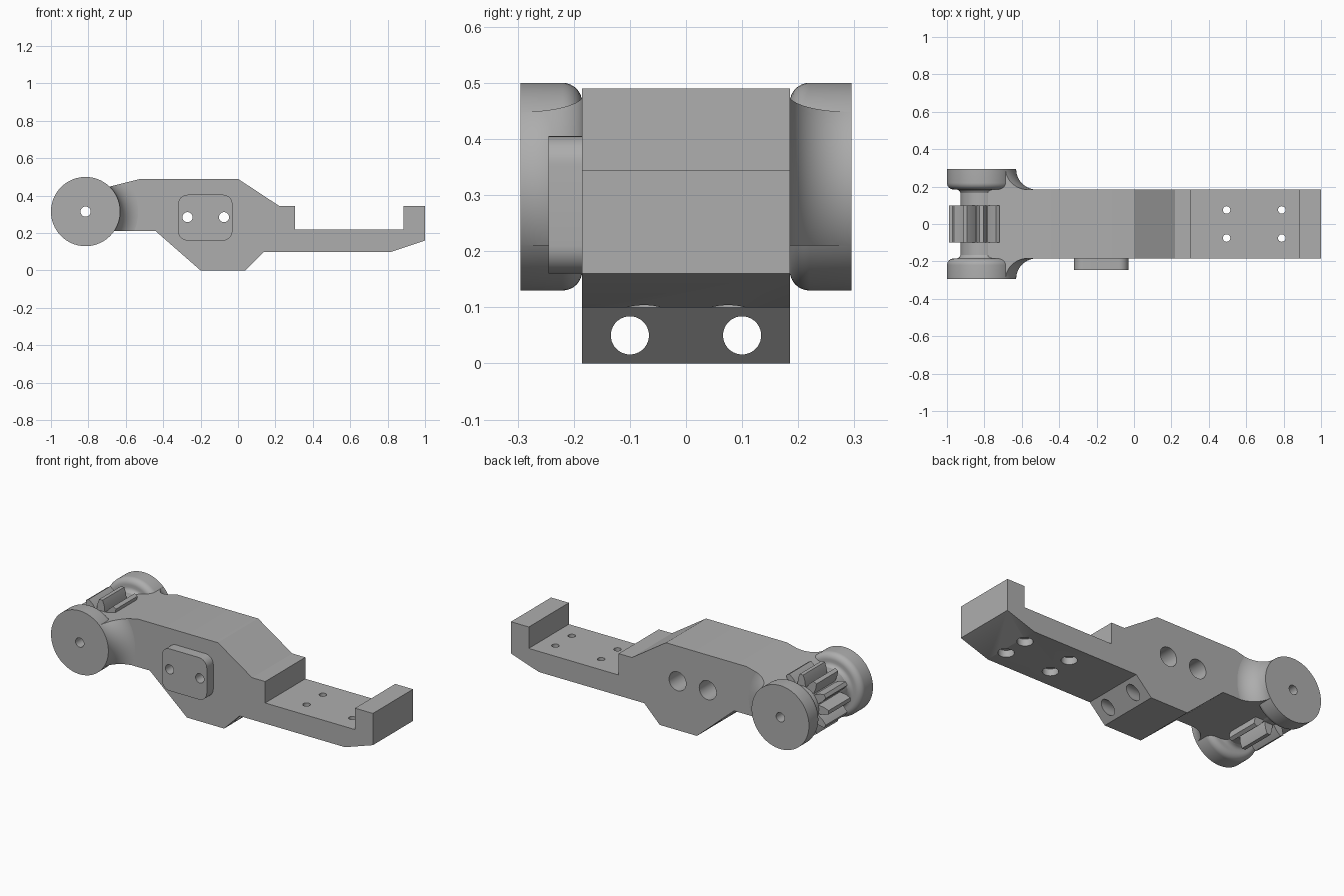
import bpy, bmesh, math
from mathutils import Matrix

cube = bpy.data.objects.get("Cube")
if cube:
    bpy.data.objects.remove(cube, do_unlink=True)

grey = bpy.data.materials.new("plain grey")
grey.use_nodes = True
grey.diffuse_color = (0.42, 0.42, 0.42, 1)
grey.node_tree.nodes["Principled BSDF"].inputs["Base Color"].default_value = grey.diffuse_color

AXLE_X, AXLE_Z = -0.815, 0.315
HALF = 0.185      # half width of the body
OUTER = 0.295     # outer face of the end discs


def make(name, bm):
    bmesh.ops.recalc_face_normals(bm, faces=bm.faces)
    mesh = bpy.data.meshes.new(name)
    bm.to_mesh(mesh)
    bm.free()
    mesh.materials.append(grey)
    obj = bpy.data.objects.new(name, mesh)
    bpy.context.collection.objects.link(obj)
    return obj


def prism(name, outline, y0, y1):
    """Extrude an (x, z) outline along y."""
    bm = bmesh.new()
    face = bm.faces.new([bm.verts.new((x, y0, z)) for x, z in outline])
    ext = bmesh.ops.extrude_face_region(bm, geom=[face])["geom"]
    bmesh.ops.translate(bm, vec=(0, y1 - y0, 0),
                        verts=[v for v in ext if isinstance(v, bmesh.types.BMVert)])
    return make(name, bm)


def lathe(name, profile, steps=96):
    """Revolve a closed (radius, y) profile about the axle."""
    bm = bmesh.new()
    rings = []
    for i in range(steps):
        a = math.tau * i / steps
        rings.append([bm.verts.new((AXLE_X + r * math.cos(a), y, AXLE_Z + r * math.sin(a)))
                      for r, y in profile])
    n = len(profile)
    for i in range(steps):
        a, b = rings[i], rings[(i + 1) % steps]
        for j in range(n):
            k = (j + 1) % n
            bm.faces.new((a[j], a[k], b[k], b[j]))
    return make(name, bm)


def arc(cx, cy, r, start, end, steps=10):
    angles = [math.radians(start + (end - start) * i / steps) for i in range(steps + 1)]
    return [(cx + r * math.cos(a), cy + r * math.sin(a)) for a in angles]


def combine(obj, tool, operation="DIFFERENCE"):
    mod = obj.modifiers.new("cut", "BOOLEAN")
    mod.operation, mod.solver, mod.object = operation, "EXACT", tool
    bpy.context.view_layer.objects.active = obj
    bpy.ops.object.modifier_apply(modifier=mod.name)
    bpy.data.objects.remove(tool, do_unlink=True)


def drill(obj, centre, radius, length, axis):
    turn = {"X": Matrix.Rotation(math.pi / 2, 4, "Y"),
            "Y": Matrix.Rotation(math.pi / 2, 4, "X"),
            "Z": Matrix.Identity(4)}[axis]
    bm = bmesh.new()
    bmesh.ops.create_cone(bm, cap_ends=True, segments=40, radius1=radius, radius2=radius,
                          depth=length, matrix=Matrix.Translation(centre) @ turn)
    combine(obj, make("drill", bm))


# Main arm with raised end stop and lower boss
outline = [(-0.78, 0.425), (-0.52, 0.49), (0, 0.49), (0.22, 0.345), (0.305, 0.345),
           (0.305, 0.22), (0.885, 0.22), (0.885, 0.345), (1, 0.345), (1, 0.16),
           (0.82, 0.10), (0.14, 0.10), (0.04, 0), (-0.20, 0), (-0.44, 0.21), (-0.78, 0.21)]
arm = prism("arm", outline, -HALF, HALF)

# Rounded pad on the front side
pad_outline = []
for cx, cz, start in ((-0.08, 0.355, 0), (-0.27, 0.355, 90), (-0.27, 0.21, 180), (-0.08, 0.21, 270)):
    pad_outline += arc(cx, cz, 0.05, start, start + 90, 8)
combine(arm, prism("front_pad", pad_outline, -0.245, -0.15), "UNION")

# Cross holes through the pad, wide on the back
for x in (-0.27, -0.075):
    drill(arm, (x, 0, 0.285), 0.027, 1, "Y")
    drill(arm, (x, 0.13, 0.285), 0.055, 0.2, "Y")

# Lengthwise holes through the boss, and countersunk holes in the tray
for side in (-1, 1):
    drill(arm, (-0.1, side * 0.1, 0.05), 0.034, 0.8, "X")
    for x in (0.495, 0.79):
        drill(arm, (x, side * 0.075, 0.16), 0.02, 0.3, "Z")
        drill(arm, (x, side * 0.075, 0.09), 0.042, 0.1, "Z")

# Spool: two end discs with rounded inner rims on a bored core
half = [(0.112, 0.165)]
half += arc(0.137, 0.16, 0.025, 180, 90, 6)[1:]
half += arc(0.15, 0.22, 0.035, -90, 0, 8)
half += [(0.185, OUTER), (0.027, OUTER)]
profile = half + [(r, -y) for r, y in reversed(half)]
spool = lathe("spool", profile)

# Blended fillets from the arm sides out to the discs, kept within the arm's height
fillet = [(0.035, 0.16), (0.295, 0.16)] + arc(0.295, 0.294, 0.110, -90, -180, 16) + [(0.035, 0.294)]
limit = [(-0.77, 0.4275), (-0.52, 0.49), (-0.45, 0.49), (-0.45, 0.21), (-0.77, 0.21)]
flares = []
for name, side in (("left_flare", 1), ("right_flare", -1)):
    flare = lathe(name, [(r, side * y) for r, y in fillet])
    combine(flare, prism("limit", limit, -0.4, 0.4), "INTERSECT")
    flares.append(flare)

# Gear teeth around the middle of the core
teeth = []
COUNT = 12
for i in range(COUNT):
    a = math.tau * i / COUNT
    shape = [(0.10, -0.027), (0.145, -0.022), (0.175, -0.011),
             (0.175, 0.011), (0.145, 0.022), (0.10, 0.027)]
    turned = [(AXLE_X + r * math.cos(a) - t * math.sin(a),
               AXLE_Z + r * math.sin(a) + t * math.cos(a)) for r, t in shape]
    teeth.append(prism(f"gear_tooth_{i + 1}", turned, -0.1, 0.1))

# Smooth curved faces, keep edges sharp
bpy.ops.object.select_all(action="DESELECT")
for obj in [arm, spool] + flares + teeth:
    obj.select_set(True)
bpy.context.view_layer.objects.active = arm
bpy.ops.object.shade_smooth_by_angle(angle=math.radians(25))
